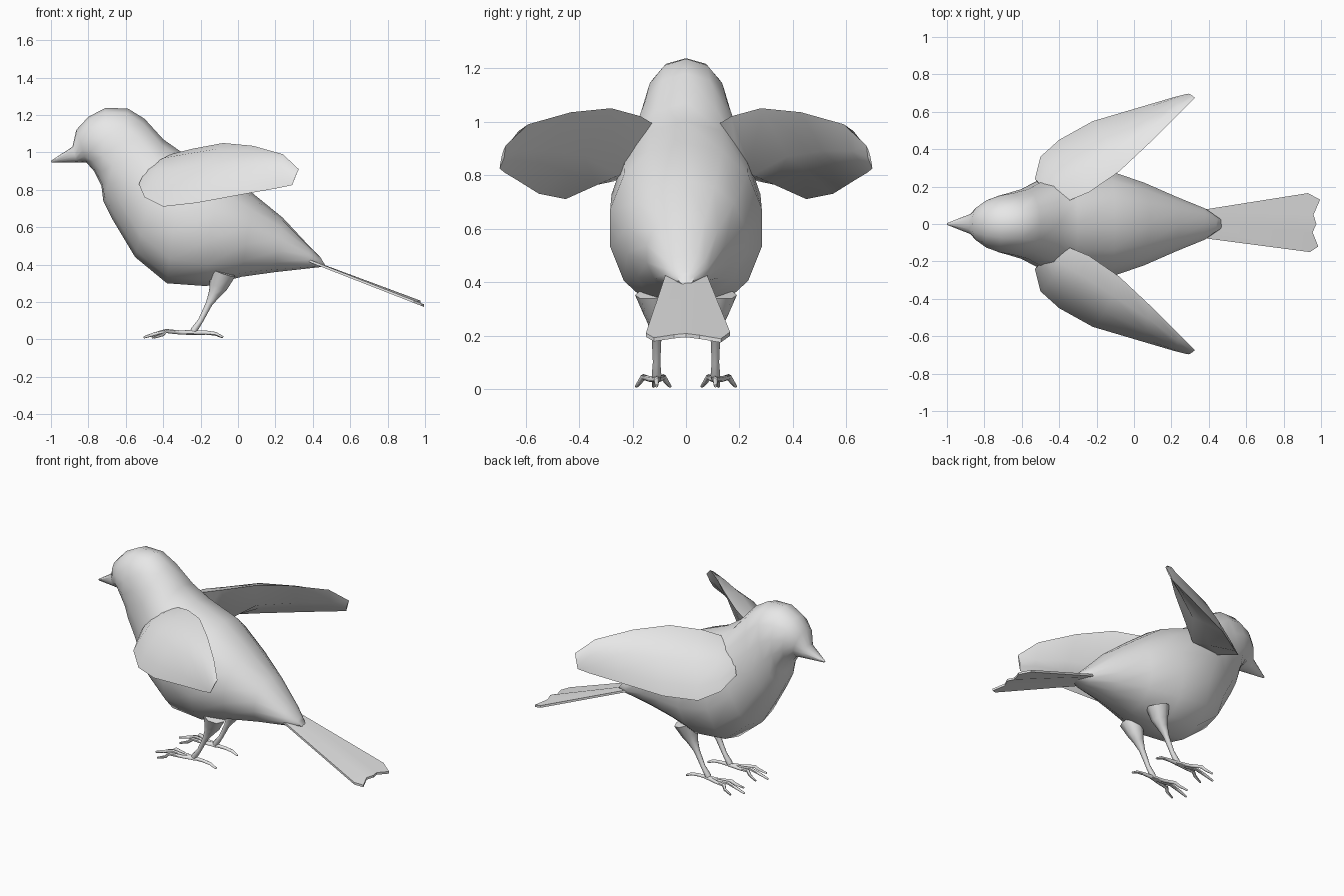
import bpy, bmesh, math
from mathutils import Vector

if "Cube" in bpy.data.objects:
    bpy.data.objects.remove(bpy.data.objects["Cube"])

grey = bpy.data.materials.new("plain grey")
grey.diffuse_color = (0.8, 0.8, 0.8, 1)
grey.use_nodes = True
grey.node_tree.nodes["Principled BSDF"].inputs["Base Color"].default_value = grey.diffuse_color


def finish(name, bm, angle):
    bmesh.ops.recalc_face_normals(bm, faces=bm.faces)
    me = bpy.data.meshes.new(name)
    bm.to_mesh(me)
    bm.free()
    me.materials.append(grey)
    ob = bpy.data.objects.new(name, me)
    bpy.context.collection.objects.link(ob)
    bpy.ops.object.select_all(action='DESELECT')
    ob.select_set(True)
    bpy.context.view_layer.objects.active = ob
    bpy.ops.object.shade_smooth_by_angle(angle=math.radians(angle))
    return ob


def loft(name, rings, angle=60):
    """Skin a list of equal-length rings and cap both ends."""
    bm = bmesh.new()
    vs = [[bm.verts.new(p) for p in r] for r in rings]
    n = len(rings[0])
    for a, b in zip(vs, vs[1:]):
        for i in range(n):
            j = (i + 1) % n
            bm.faces.new((a[i], a[j], b[j], b[i]))
    bm.faces.new(vs[0])
    bm.faces.new(vs[-1])
    return finish(name, bm, angle)


def tube(name, path, sides=6):
    """Round limb along points (x, y, z, radius)."""
    pts = [Vector(p[:3]) for p in path]
    rings = []
    for i, p in enumerate(pts):
        d = (pts[min(i + 1, len(pts) - 1)] - pts[max(i - 1, 0)]).normalized()
        u = d.cross(Vector((0, 1, 0))).normalized()
        v = d.cross(u)
        rings.append([p + path[i][3] * (u * math.cos(t) + v * math.sin(t))
                      for t in (k * math.tau / sides for k in range(sides))])
    return loft(name, rings)


# Beak, head and body: top x, z, bottom x, z, half width
stations = [
    (-1.00, .955, -.995, .945, .005), (-.885, 1.03, -.86, .945, .055),
    (-.865, 1.12, -.81, .945, .09), (-.80, 1.19, -.77, .90, .13),
    (-.71, 1.237, -.73, .82, .155), (-.59, 1.235, -.72, .74, .17),
    (-.50, 1.18, -.67, .64, .19), (-.40, 1.07, -.55, .44, .25),
    (-.30, 1.00, -.38, .30, .285), (-.10, .92, -.17, .285, .29),
    (.08, .78, .02, .335, .225), (.24, .65, .20, .36, .15),
    (.38, .50, .38, .38, .085), (.44, .44, .47, .39, .03)]
rings = []
for tx, tz, bx, bz, w in stations:
    ring = []
    for k in range(14):
        t = k * math.tau / 14
        c, s = math.cos(t), math.sin(t)
        f = (1 - c) / 2
        ring.append((tx + (bx - tx) * f,
                     w * math.copysign(abs(s) ** .9, s), tz + (bz - tz) * f))
    rings.append(ring)
loft("body", rings, 70)

# Wings: upper edge, lower edge, outward bulge, inner side point
wing = [
    ((-.44, .10, .95), (-.53, .24, .83), .03, (-.45, .14, .84)),
    ((-.36, .12, .99), (-.50, .36, .76), .06, (-.40, .20, .79)),
    ((-.24, .17, 1.02), (-.40, .45, .71), .075, (-.24, .25, .80)),
    ((-.08, .28, 1.05), (-.22, .55, .73), .075, (-.13, .38, .87)),
    ((.08, .43, 1.035), (.05, .63, .78), .05, (.07, .51, .89)),
    ((.24, .59, .99), (.22, .68, .81), .03, (.23, .62, .89)),
    ((.325, .675, .91), (.29, .697, .825), .005, (.305, .68, .866))]
for side, label in ((1, "right"), (-1, "left")):
    rings = []
    for up, low, bulge, inner in wing:
        u, l, m = Vector(up), Vector(low), Vector(inner)
        out = Vector((0, .6, .8)) * bulge
        ring = [u, u.lerp(l, .25) + out * .8, u.lerp(l, .55) + out,
                u.lerp(l, .85) + out * .5, l, m.lerp(l, .4), m]
        rings.append([(p.x, p.y * side, p.z) for p in ring])
    loft(label + "_wing", rings, 50)

    # Legs
    y = .11 * side
    tube(label + "_leg", [(-.08, y * 1.1, .36, .07), (-.105, y, .285, .05),
                          (-.125, y, .245, .033), (-.155, y, .19, .018),
                          (-.20, y, .10, .014), (-.235, y, .05, .018),
                          (-.245, y, .03, .014)], 8)
    # Three front toes and one back toe
    for toe, arch, tip, end in (("inner", .085, .06, -.46),
                                ("middle", .118, .122, -.505),
                                ("outer", .16, .185, -.45)):
        tube(f"{label}_{toe}_toe",
             [(-.225, y, .037, .014), (-.31, side * (.11 + arch) / 2, .037, .011),
              (-.385, side * arch, .045, .011),
              (end + .05, side * (arch + tip) / 2, .026, .009),
              (end, side * tip, .010, .006)])
    tube(label + "_back_toe", [(-.26, y, .037, .014), (-.17, y, .036, .011),
                               (-.12, y, .030, .010), (-.08, y, .011, .006)])

# Tail: thin fan with a notched end and a faint centre ridge
edge = [(.33, -.07), (.94, -.15), (.985, -.12), (.955, -.045), (.975, 0),
        (.96, .05), (.995, .13), (.93, .165), (.33, .07), (.36, 0)]
bm = bmesh.new()
layers = []
for drop in (0, .014):
    layers.append([bm.verts.new((x, y, .447 - .39 * (x - .33) - drop
                                 + (.012 if y == 0 and x > .9 else 0)))
                   for x, y in edge])
for v in layers:
    bm.faces.new((v[0], v[1], v[2], v[3], v[4], v[9]))
    bm.faces.new((v[9], v[4], v[5], v[6], v[7], v[8]))
top, bottom = layers
for i in range(10):
    j = (i + 1) % 10
    bm.faces.new((top[i], top[j], bottom[j], bottom[i]))
finish("tail", bm, 20)
